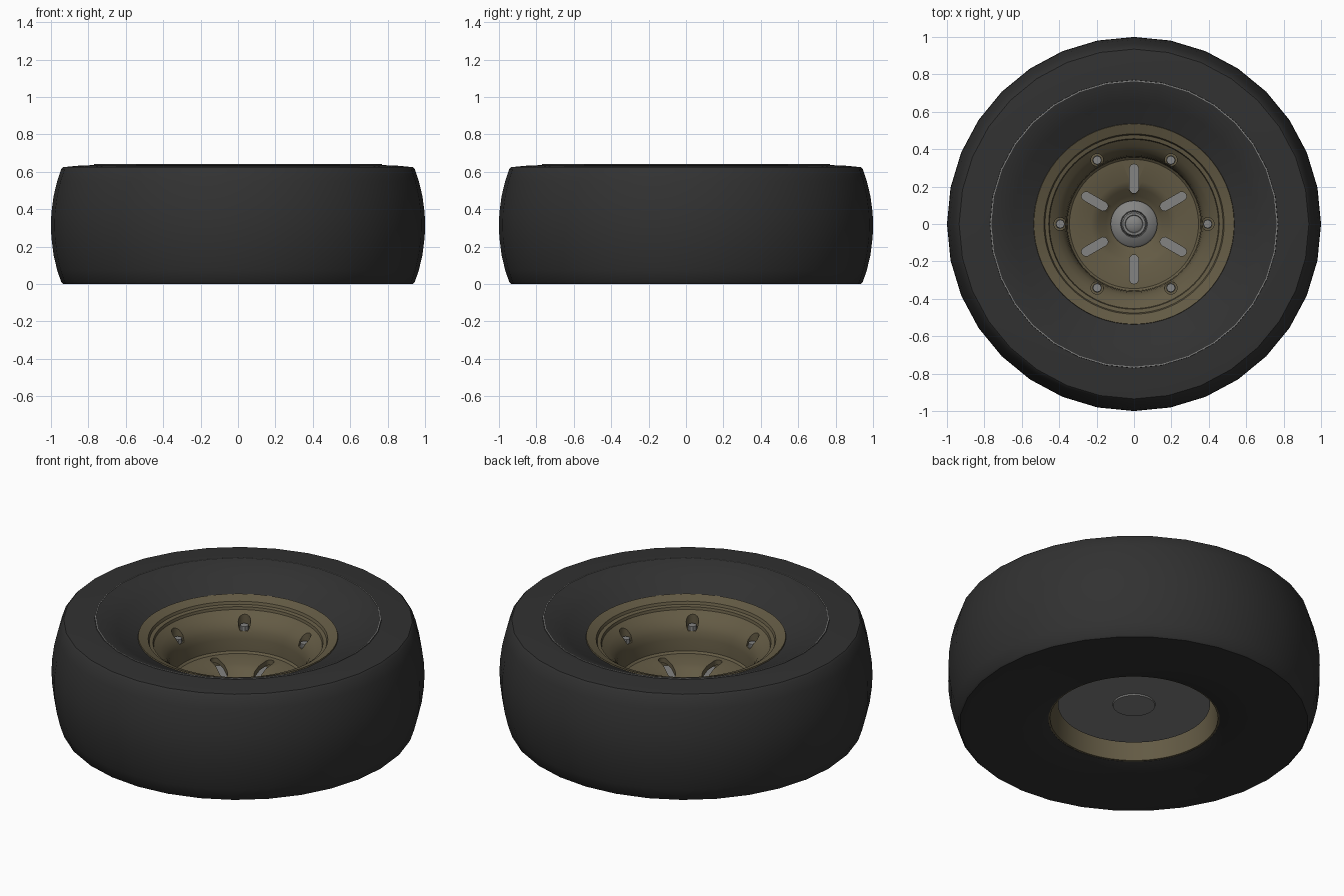
import bpy, bmesh, math
from mathutils import Matrix

if "Cube" in bpy.data.objects:
    bpy.data.objects.remove(bpy.data.objects["Cube"])


def material(name, rgb):
    m = bpy.data.materials.new(name)
    m.diffuse_color = (*rgb, 1)
    m.use_nodes = True
    m.node_tree.nodes["Principled BSDF"].inputs["Base Color"].default_value = m.diffuse_color
    return m


RUBBER = material("black rubber", (0.031, 0.031, 0.031))
BRONZE = material("dark bronze", (0.125, 0.103, 0.058))
STEEL = material("grey steel", (0.23, 0.23, 0.225))


def add_object(name, bm, mat, angle=30):
    bmesh.ops.recalc_face_normals(bm, faces=bm.faces[:])
    me = bpy.data.meshes.new(name)
    bm.to_mesh(me)
    bm.free()
    me.materials.append(mat)
    me.shade_smooth()
    me.set_sharp_from_angle(angle=math.radians(angle))
    ob = bpy.data.objects.new(name, me)
    bpy.context.collection.objects.link(ob)
    return ob


def lathe(name, profile, mat, seg=64, closed=True, angle=30):
    """Spin an (r, z) profile round the z axis."""
    bm = bmesh.new()
    rings = []
    for r, z in profile:
        if r == 0:
            rings.append([bm.verts.new((0, 0, z))] * seg)
        else:
            rings.append([bm.verts.new((r * math.cos(math.tau * i / seg),
                                        r * math.sin(math.tau * i / seg), z)) for i in range(seg)])
    pairs = list(zip(rings, rings[1:]))
    if closed:
        pairs.append((rings[-1], rings[0]))
    for a, b in pairs:
        for i in range(seg):
            j = (i + 1) % seg
            quad = list(dict.fromkeys((a[i], a[j], b[j], b[i])))
            if len(quad) > 2:
                bm.faces.new(quad)
    return add_object(name, bm, mat, angle)


def capsule(bm, r0, r1, w, z0, z1, ang, n=8):
    """Upright prism with a rounded slot outline, pointing along ang."""
    rot = Matrix.Rotation(ang, 3, 'Z')
    pts = []
    for cx, start in ((r1 - w, -math.pi / 2), (r0 + w, math.pi / 2)):
        for k in range(n + 1):
            t = start + math.pi * k / n
            pts.append((cx + w * math.cos(t), w * math.sin(t)))
    low = [bm.verts.new(rot @ Matrix.Translation((x, y, z0)).translation) for x, y in pts]
    face = bm.faces.new(low)
    ext = bmesh.ops.extrude_face_region(bm, geom=[face])
    for v in ext["geom"]:
        if isinstance(v, bmesh.types.BMVert):
            v.co.z = z1


# Tyre: bulging tread, dished front sidewall, flat back
lathe("tyre", [
    (0.535, 0.527), (0.65, 0.583), (0.762, 0.64), (0.768, 0.64), (0.77, 0.636),
    (0.85, 0.633), (0.935, 0.625), (0.945, 0.615), (0.967, 0.55), (0.986, 0.47), (0.998, 0.38),
    (1.0, 0.315), (0.998, 0.25), (0.986, 0.155), (0.967, 0.075), (0.945, 0.01), (0.935, 0.0),
    (0.75, 0.0), (0.55, 0.004), (0.46, 0.03), (0.465, 0.06), (0.5, 0.45)], RUBBER, seg=32)

# Thin pale bead around the sidewall
lathe("sidewall_ring", [(0.763, 0.635), (0.763, 0.642), (0.769, 0.642), (0.769, 0.635)], STEEL, seg=32)

# Rim: stepped lip, bowl wall, dished centre disc and rear barrel
rim = lathe("rim", [
    (0.12, 0.185), (0.15, 0.2), (0.19, 0.243), (0.23, 0.262), (0.345, 0.27), (0.357, 0.28),
    (0.36, 0.35), (0.367, 0.39), (0.385, 0.425), (0.415, 0.455), (0.452, 0.48), (0.456, 0.495),
    (0.476, 0.5), (0.482, 0.515), (0.535, 0.535), (0.538, 0.525), (0.5, 0.48), (0.48, 0.04),
    (0.47, 0.03), (0.45, 0.033), (0.445, 0.35), (0.38, 0.33), (0.375, 0.24), (0.24, 0.235),
    (0.19, 0.21), (0.12, 0.15)], BRONZE)

# Cutter: six vent slots and six bolt pockets
bm = bmesh.new()
for i in range(6):
    a = math.tau * i / 6
    capsule(bm, 0.165, 0.32, 0.024, 0.1, 0.34, a + math.pi / 6)
    capsule(bm, 0.3605, 0.4285, 0.0335, 0.392, 0.52, a)
cutter = add_object("slot_cutter", bm, BRONZE)
mod = rim.modifiers.new("holes", 'BOOLEAN')
mod.operation = 'DIFFERENCE'
mod.solver = 'EXACT'
mod.object = cutter
deps = bpy.context.evaluated_depsgraph_get()
rim.data = bpy.data.meshes.new_from_object(rim.evaluated_get(deps))
rim.modifiers.clear()
rim.data.shade_smooth()
rim.data.set_sharp_from_angle(angle=math.radians(30))
bpy.data.objects.remove(cutter)

# Rim bolts
bm = bmesh.new()
for i in range(6):
    a = math.tau * i / 6
    bmesh.ops.create_cone(bm, cap_ends=True, segments=8, radius1=0.025, radius2=0.023, depth=0.03,
                          matrix=Matrix.Translation((0.394 * math.cos(a), 0.394 * math.sin(a), 0.402)))
add_object("rim_bolts", bm, STEEL)

# Brake drum behind the disc, with a small plug on its back
lathe("brake_drum", [(0, 0.18), (0.4, 0.18), (0.408, 0.172), (0.408, 0.12), (0.115, 0.12),
                     (0.112, 0.112), (0, 0.112)], STEEL, closed=False)

# Hub cone and cap
lathe("hub", [(0, 0.15), (0.125, 0.15), (0.125, 0.2), (0.115, 0.212), (0.072, 0.23), (0.068, 0.222),
              (0.065, 0.24), (0.06, 0.247), (0.048, 0.247), (0.045, 0.24), (0.03, 0.25), (0, 0.253)],
      STEEL, seg=32, closed=False)
